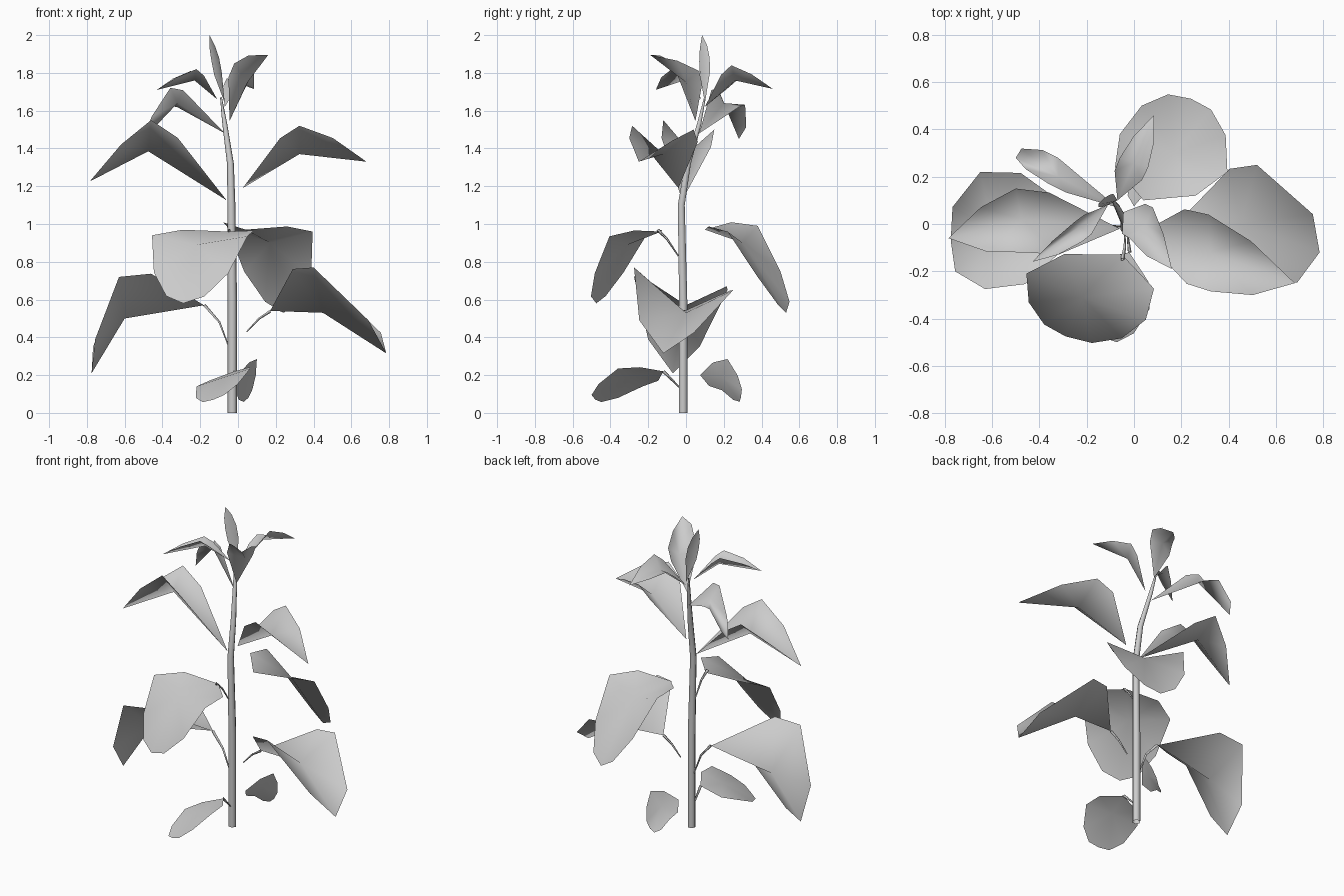
import bpy, math
from mathutils import Vector

if "Cube" in bpy.data.objects:
    bpy.data.objects.remove(bpy.data.objects["Cube"])

# Edge profiles: (position along midrib, share of the full half width)
POINTED = [(.33, .97), (.5, 1), (.75, .7)]
BROAD = [(.3, .95), (.5, 1), (.9, .55)]
BLUNT = [(.4, 1), (.55, 1), (.85, .6)]
ROUND = [(.2, .75), (.5, 1), (.8, .78), (.97, .4)]


def make(name, verts, faces):
    mesh = bpy.data.meshes.new(name)
    mesh.from_pydata(verts, [], faces)
    mesh.update()
    for p in mesh.polygons:
        p.use_smooth = True
    obj = bpy.data.objects.new(name, mesh)
    bpy.context.collection.objects.link(obj)
    return obj


def leaf(name, base, mid, tip, left, right, profile):
    """Creased leaf: bent midrib with two sides reaching to left and right."""
    base, mid, tip = Vector(base), Vector(mid), Vector(tip)
    verts, faces = [base, mid, tip], []
    for edge in (left, right):
        side = Vector(edge) - mid
        ids = [0]
        for u, w in profile:
            rib = base.lerp(mid, 2 * u) if u < .5 else mid.lerp(tip, 2 * u - 1)
            ids.append(len(verts))
            verts.append(rib + side * w)
        ids.append(2)
        for a, b in zip(ids, ids[1:]):
            faces.append((1, a, b) if edge is left else (1, b, a))
    # Turn the upper side of the leaf upwards
    up = sum(((verts[b] - verts[a]).cross(verts[c] - verts[a]).z for a, b, c in faces))
    if up < 0:
        faces = [f[::-1] for f in faces]
    return make(name, verts, faces)


def tube(name, path, radii, sides):
    """Tapered tube along a path."""
    pts = [Vector(p) for p in path]
    verts, faces = [], []
    for i, p in enumerate(pts):
        d = (pts[min(i + 1, len(pts) - 1)] - pts[max(i - 1, 0)]).normalized()
        x = Vector((0, 1, 0)).cross(d)
        if x.length < .3:
            x = Vector((1, 0, 0)).cross(d)
        x.normalize()
        y = d.cross(x)
        for k in range(sides):
            a = 2 * math.pi * k / sides
            verts.append(p + radii[i] * (x * math.cos(a) + y * math.sin(a)))
    for i in range(len(pts) - 1):
        for k in range(sides):
            a, b = i * sides + k, i * sides + (k + 1) % sides
            faces.append((a, b, b + sides, a + sides))
    return make(name, verts, faces)


# Main stem
tube("stem", [(-.03, -.015, 0), (-.03, -.015, .6), (-.035, -.025, 1.1), (-.04, .01, 1.32),
              (-.07, .07, 1.53), (-.09, .1, 1.67)],
     [.025, .025, .021, .018, .013, .005], 6)

# Leaf stalks
for name, path in {
    "stalk_seed_front": [(-.03, -.03, .13), (-.02, -.12, .22)],
    "stalk_low_left": [(-.05, -.01, .35), (-.1, -.01, .48), (-.18, 0, .57)],
    "stalk_low_right": [(.045, -.01, .43), (.11, -.01, .5), (.17, -.01, .54)],
    "stalk_mid_front": [(-.04, -.04, .83), (-.04, -.1, .92), (-.05, -.15, .97)],
}.items():
    tube(name, path, [.004 + .006 * i / (len(path) - 1) for i in range(len(path))], 3)

# Two small seed leaves
leaf("seed_leaf_back", (0, .075, .2), (.045, .19, .19), (.055, .29, .08),
     (.1, .22, .285), (-.015, .19, .12), ROUND)
leaf("seed_leaf_front", (-.02, -.12, .22), (-.07, -.28, .19), (-.13, -.48, .07),
     (.065, -.36, .235), (-.22, -.23, .14), ROUND)

# Large lower pair, left and right
leaf("low_leaf_left", (-.18, 0, .57), (-.6, -.02, .5), (-.775, -.07, .21),
     (-.63, -.275, .72), (-.65, .22, .65), BROAD)
leaf("low_leaf_right", (.17, -.01, .54), (.45, 0, .53), (.785, -.12, .315),
     (.4, -.275, .77), (.52, .25, .65), BROAD)

# Large middle pair, front and back
leaf("mid_leaf_front", (-.05, -.13, .96), (-.22, -.31, .89), (-.29, -.475, .58),
     (-.455, -.21, .94), (.05, -.405, .935), ROUND)
leaf("mid_leaf_back", (.04, .1, .97), (.17, .3, .9), (.24, .53, .53),
     (.395, .22, .96), (-.06, .38, .99), ROUND)

# Long upper pair, left and right
leaf("upper_leaf_right", (.025, -.04, 1.19), (.325, -.12, 1.37), (.68, -.25, 1.33),
     (.325, -.285, 1.52), (.315, .04, 1.5), POINTED)
leaf("upper_leaf_left", (-.06, -.02, 1.125), (-.475, .02, 1.385), (-.785, -.06, 1.225),
     (-.46, -.12, 1.55), (-.5, .15, 1.5), POINTED)

# Small crown leaves
leaf("crown_leaf_back_left", (-.07, .07, 1.48), (-.32, .2, 1.64), (-.5, .28, 1.45),
     (-.34, .16, 1.74), (-.37, .305, 1.65), BLUNT)
leaf("crown_leaf_left", (-.11, .08, 1.66), (-.23, -.01, 1.76), (-.43, -.16, 1.71),
     (-.22, -.075, 1.82), (-.25, .01, 1.81), POINTED)
leaf("crown_leaf_right", (-.045, .05, 1.545), (.05, 0, 1.75), (.16, -.19, 1.895),
     (-.02, -.06, 1.85), (.08, .07, 1.81), POINTED)
leaf("crown_leaf_back", (-.07, .1, 1.62), (0, .26, 1.76), (.085, .46, 1.715),
     (-.06, .28, 1.77), (.06, .24, 1.84), POINTED)
leaf("top_shoot", (-.07, .1, 1.64), (-.11, .09, 1.85), (-.15, .085, 2),
     (-.14, .07, 1.86), (-.1, .125, 1.88), POINTED)
